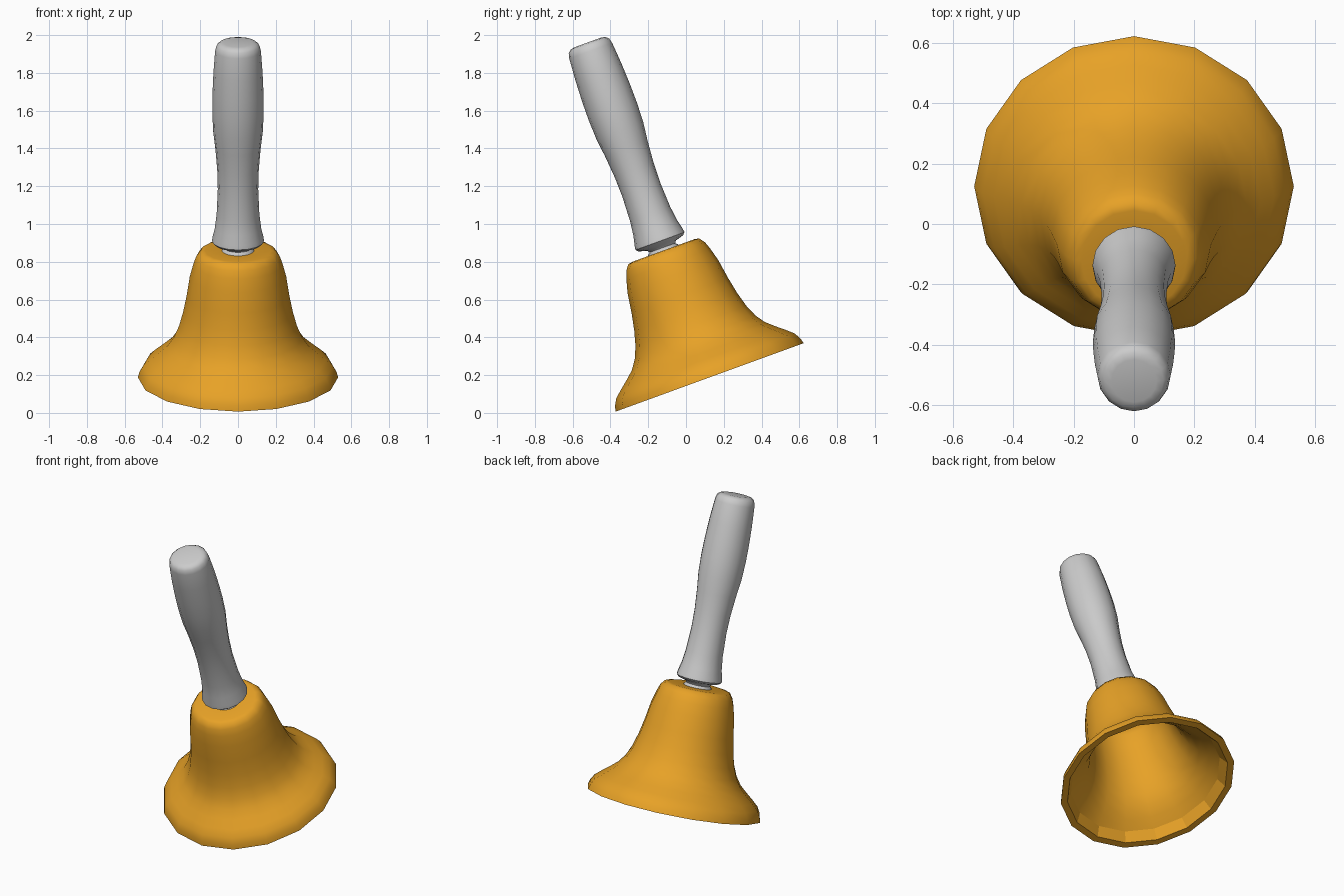
import bpy, bmesh
from math import sin, cos, pi, radians

if "Cube" in bpy.data.objects:
    bpy.data.objects.remove(bpy.data.objects["Cube"])

SIDES = 16
TILT = radians(20)


def lathe(name, profile, flat_bands=(), smooth_angle=50):
    """Revolve (radius, height) points about the leaning axis; radius 0 makes a pole."""
    bm = bmesh.new()
    rings = []
    for r, h in profile:
        if r == 0:
            rings.append([bm.verts.new((0, 0, h))] * SIDES)
        else:
            rings.append([bm.verts.new((r * cos(2 * pi * i / SIDES),
                                        r * sin(2 * pi * i / SIDES), h))
                          for i in range(SIDES)])
    flat = set()
    for b, (lo, hi) in enumerate(zip(rings, rings[1:])):
        for i in range(SIDES):
            j = (i + 1) % SIDES
            corners = list(dict.fromkeys((lo[i], lo[j], hi[j], hi[i])))
            face = bm.faces.new(corners)
            if b in flat_bands:
                flat.add(face)
    bmesh.ops.recalc_face_normals(bm, faces=bm.faces[:])
    bm.faces.index_update()
    flat_ids = [f.index for f in flat]
    mesh = bpy.data.meshes.new(name)
    bm.to_mesh(mesh)
    bm.free()
    obj = bpy.data.objects.new(name, mesh)
    bpy.context.collection.objects.link(obj)
    bpy.ops.object.select_all(action='DESELECT')
    obj.select_set(True)
    bpy.context.view_layer.objects.active = obj
    bpy.ops.object.shade_smooth_by_angle(angle=radians(smooth_angle))
    for i in flat_ids:
        mesh.polygons[i].use_smooth = False
    obj.rotation_euler = (TILT, 0, 0)
    obj.location = (0, 0.125, 0.188)
    return obj


# Bell: outer skin from crown to lip, flat rim, then the hollow inside
outer = [(0, .715), (.10, .715), (.175, .715), (.20, .71), (.222, .68),
         (.236, .64), (.255, .57), (.272, .46), (.29, .37), (.312, .29),
         (.34, .225), (.375, .175), (.42, .135), (.465, .098),
         (.502, .065), (.522, .03), (.53, 0)]
inner = [(.49, 0), (.455, .06), (.40, .105), (.35, .155), (.31, .22),
         (.28, .30), (.255, .40), (.235, .52), (.212, .63),
         (.18, .67), (0, .68)]
rim = len(outer) - 1
bell = lathe("bell", outer + inner, flat_bands=(rim, rim + 1))

gold = bpy.data.materials.new("gold")
gold.diffuse_color = (0.8, 0.36, 0.02, 1)
gold.use_nodes = True
gold.node_tree.nodes["Principled BSDF"].inputs["Base Color"].default_value = gold.diffuse_color
bell.data.materials.append(gold)

# Handle: narrow neck, flared collar, waist, swelling grip and rounded end
lathe("handle", [(0, .70), (.09, .70), (.085, .718), (.072, .73), (.08, .742),
                 (.125, .755), (.138, .768), (.135, .79), (.123, .84),
                 (.113, .92), (.107, 1.06), (.11, 1.17), (.12, 1.29),
                 (.132, 1.39), (.136, 1.50), (.135, 1.60), (.13, 1.72),
                 (.121, 1.84), (.114, 1.868), (.098, 1.882), (.075, 1.887), (0, 1.887)])
